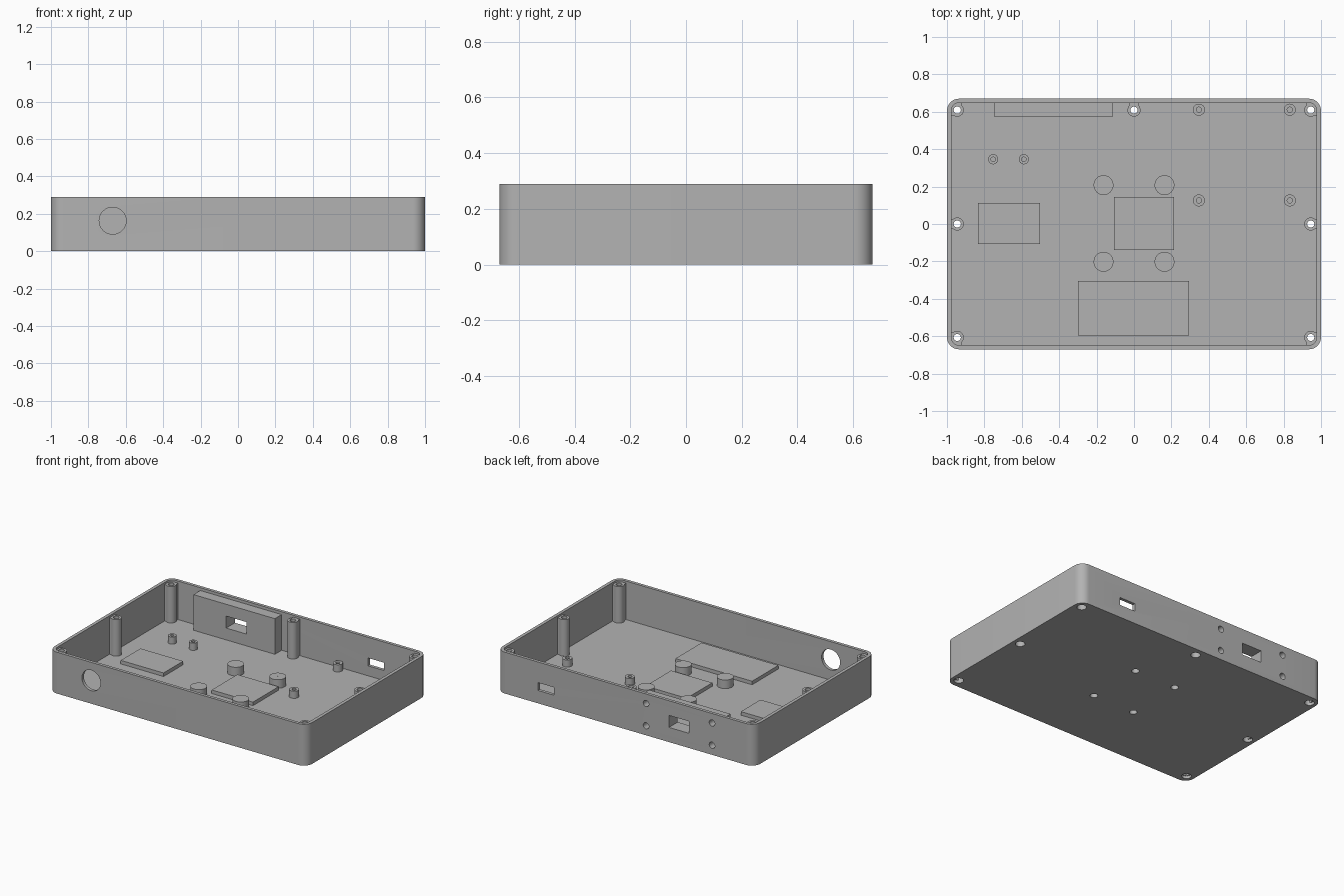
import bpy, bmesh, math
from mathutils import Matrix

if "Cube" in bpy.data.objects:
    bpy.data.objects.remove(bpy.data.objects["Cube"])

W, D, H, FLOOR = 1.0, 0.67, 0.29, 0.02
IX, IY = 0.977, 0.648            # inner half sizes

grey = bpy.data.materials.new("grey plastic")
grey.diffuse_color = (0.45, 0.45, 0.45, 1)
grey.use_nodes = True
grey.node_tree.nodes["Principled BSDF"].inputs["Base Color"].default_value = grey.diffuse_color


def finish(name, bm):
    bmesh.ops.recalc_face_normals(bm, faces=bm.faces)
    me = bpy.data.meshes.new(name)
    bm.to_mesh(me)
    bm.free()
    ob = bpy.data.objects.new(name, me)
    me.materials.append(grey)
    bpy.context.collection.objects.link(ob)
    return ob


def box(name, x0, x1, y0, y1, z0, z1):
    bm = bmesh.new()
    m = Matrix.Translation(((x0 + x1) / 2, (y0 + y1) / 2, (z0 + z1) / 2)) @ \
        Matrix.Diagonal((x1 - x0, y1 - y0, z1 - z0, 1))
    bmesh.ops.create_cube(bm, size=1, matrix=m)
    return finish(name, bm)


def rounded_prism(name, hx, hy, r, z0, z1, n=10):
    bm = bmesh.new()
    ring = []
    for i, (sx, sy) in enumerate([(1, 1), (-1, 1), (-1, -1), (1, -1)]):
        for k in range(n + 1):
            a = math.pi / 2 * (i + k / n)
            ring.append(bm.verts.new((sx * (hx - r) + r * math.cos(a),
                                      sy * (hy - r) + r * math.sin(a), z0)))
    f = bm.faces.new(ring)
    up = bmesh.ops.extrude_face_region(bm, geom=[f])["geom"]
    bmesh.ops.translate(bm, vec=(0, 0, z1 - z0),
                        verts=[v for v in up if isinstance(v, bmesh.types.BMVert)])
    return finish(name, bm)


def cylinder(name, x, y, z, r, h, along_y=False, n=32):
    bm = bmesh.new()
    m = Matrix.Translation((x, y, z))
    if along_y:
        m = m @ Matrix.Rotation(math.pi / 2, 4, 'X')
    bmesh.ops.create_cone(bm, cap_ends=True, segments=n, radius1=r, radius2=r, depth=h, matrix=m)
    return finish(name, bm)


def lathe(name, x, y, profile, n=32):
    """Revolve a closed (radius, z) profile about a vertical axis."""
    bm = bmesh.new()
    rings = []
    for k in range(n):
        a = 2 * math.pi * k / n
        rings.append([bm.verts.new((x + r * math.cos(a), y + r * math.sin(a), z)) for r, z in profile])
    for k in range(n):
        a, b = rings[k], rings[(k + 1) % n]
        for i in range(len(profile)):
            j = (i + 1) % len(profile)
            bm.faces.new((a[i], b[i], b[j], a[j]))
    return finish(name, bm)


def cut(ob, cutters):
    for c in cutters:
        c.hide_render = True
        mod = ob.modifiers.new("cut", 'BOOLEAN')
        mod.operation, mod.solver, mod.object = 'DIFFERENCE', 'EXACT', c
        bpy.context.view_layer.objects.active = ob
        bpy.ops.object.modifier_apply(modifier=mod.name)


posts = [(sx * 0.945, y) for sx in (-1, 1) for y in (-0.607, 0, 0.609)] + [(0, 0.609)]
feet = [(x, y) for x in (-0.163, 0.163) for y in (-0.202, 0.208)]
PX, PZ = -0.415, 0.145           # rear port centre

# Tray shell and the block behind the rear port
shell = rounded_prism("tray_shell", W, D, 0.065, 0, H)
block = box("port_block", -0.747, -0.115, 0.573, IY + 0.004, FLOOR - 0.002, 0.27)

cavity = rounded_prism("cavity_cutter", IX, IY, 0.042, FLOOR, H + 0.1)
port = box("port_cutter", PX - 0.078, PX + 0.078, 0.5, 0.8, PZ - 0.042, PZ + 0.042)
slot = box("slot_cutter", 0.555, 0.68, 0.6, 0.8, 0.09, 0.145)
front_hole = cylinder("front_hole_cutter", -0.67, -D, 0.163, 0.072, 0.2, True, 48)
screw_holes = [cylinder("port_screw_cutter", PX + sx * 0.256, 0.67, PZ + sz * 0.078, 0.022, 0.13, True, 24)
               for sx in (-1, 1) for sz in (-1, 1)]
bores = [cylinder("post_bore_cutter", x, y, 0, 0.031, 0.1) for x, y in posts]
bores += [cylinder("foot_bore_cutter", x, y, 0, 0.025, 0.1) for x, y in feet]
cut(shell, [cavity, port, slot, front_hole] + screw_holes + bores)
cut(block, [port] + screw_holes)
solids = [shell, block]

# Lid screw posts with a counterbore below, tied to the walls by short ribs
for x, y in posts:
    solids.append(lathe("screw_post", x, y, [(0.035, FLOOR), (0.035, 0.276), (0.019, 0.276),
                                             (0.019, 0.045), (0.031, 0.045), (0.031, FLOOR)]))
    if x:
        xs = sorted((math.copysign(0.966, x), math.copysign(0.98, x)))
        box("post_rib", xs[0], xs[1], y - 0.028, y + 0.028, FLOOR, 0.276)
    if y:
        ys = sorted((math.copysign(0.632, y), math.copysign(0.652, y)))
        box("post_rib", x - 0.026, x + 0.026, ys[0], ys[1], FLOOR, 0.276)

# Blind round bosses, open from below
for x, y in feet:
    solids.append(lathe("round_boss", x, y, [(0.053, FLOOR), (0.053, 0.08), (0.0005, 0.08),
                                             (0.0005, 0.062), (0.025, 0.062), (0.025, FLOOR)]))

# Small board standoffs
standoffs = [(x, y, 0.032, 0.014) for x in (0.347, 0.833) for y in (0.126, 0.611)]
standoffs += [(x, 0.346, 0.027, 0.012) for x in (-0.753, -0.589)]
for x, y, r, b in standoffs:
    solids.append(lathe("standoff", x, y, [(r, FLOOR - 0.002), (r, 0.07), (b, 0.07), (b, FLOOR - 0.002)], 24))

# Raised pads on the floor
for x0, x1, y0, y1 in [(-0.835, -0.503, -0.107, 0.111), (-0.106, 0.214, -0.14, 0.144),
                       (-0.3, 0.295, -0.595, -0.304)]:
    box("floor_pad", x0, x1, y0, y1, FLOOR - 0.002, 0.045)

# Smooth the round parts, keeping edges sharp
bpy.ops.object.select_all(action='DESELECT')
for ob in solids:
    ob.select_set(True)
bpy.context.view_layer.objects.active = shell
bpy.ops.object.shade_smooth_by_angle(angle=math.radians(30))

# Remove used cutters
for c in [cavity, port, slot, front_hole] + screw_holes + bores:
    bpy.data.objects.remove(c)
